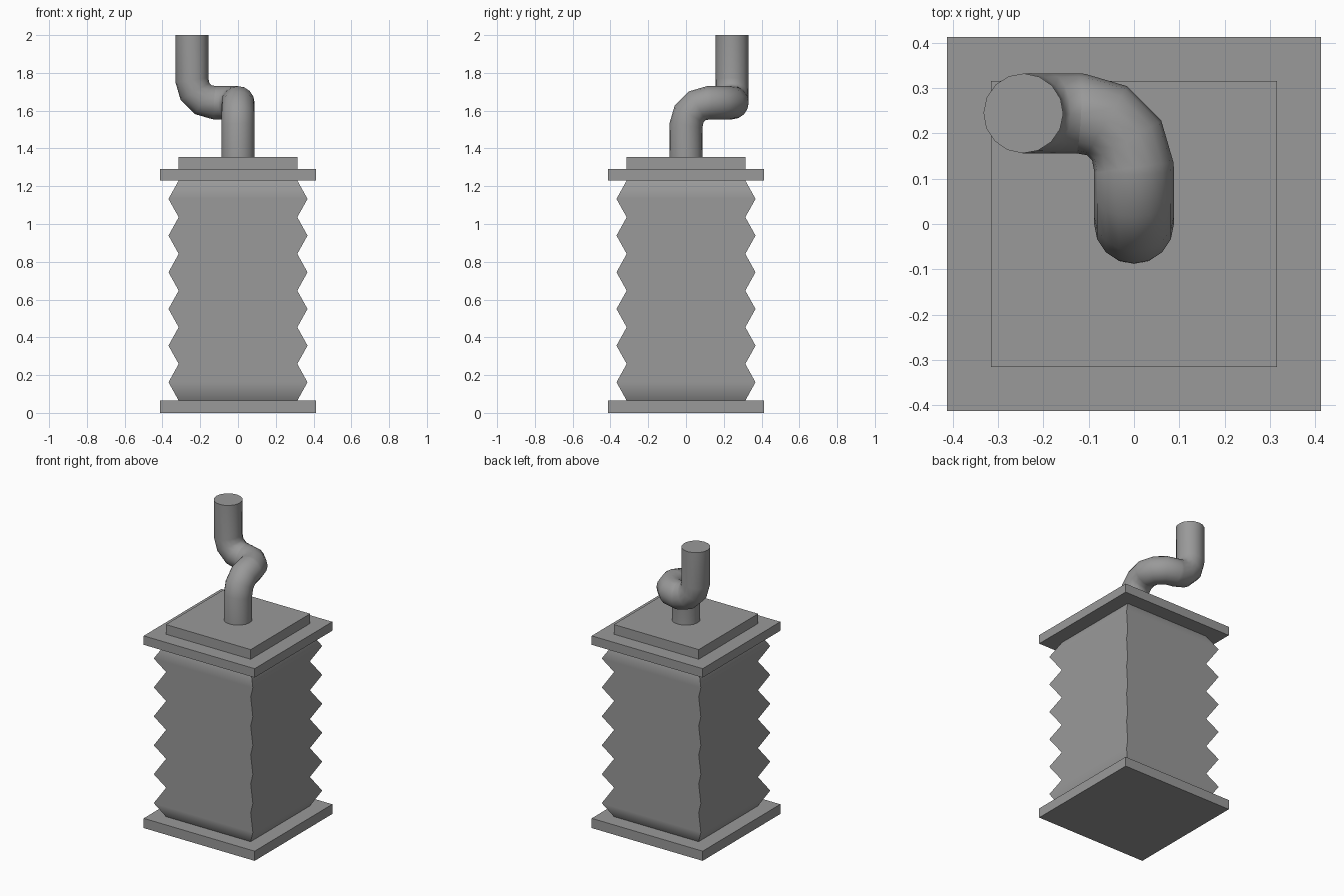
import bpy, bmesh, math
from mathutils import Vector

if "Cube" in bpy.data.objects:
    bpy.data.objects.remove(bpy.data.objects["Cube"])

# Dark grey shared by all parts
dark = bpy.data.materials.new("dark_grey")
dark.diffuse_color = (0.32, 0.32, 0.32, 1)
dark.use_nodes = True
dark.node_tree.nodes["Principled BSDF"].inputs["Base Color"].default_value = dark.diffuse_color


def plate(name, half, z0, z1):
    bpy.ops.mesh.primitive_cube_add(size=1, location=(0, 0, (z0 + z1) / 2))
    ob = bpy.context.object
    ob.name = name
    ob.scale = (2 * half, 2 * half, z1 - z0)
    bpy.ops.object.transform_apply(location=False, rotation=False, scale=True)
    ob.data.materials.append(dark)


def add_object(name, data):
    ob = bpy.data.objects.new(name, data)
    bpy.context.collection.objects.link(ob)
    data.materials.append(dark)
    bpy.ops.object.select_all(action='DESELECT')
    ob.select_set(True)
    bpy.context.view_layer.objects.active = ob


# Flat square plates
plate("base_plate", 0.412, 0.0, 0.065)
plate("top_plate", 0.412, 1.23, 1.29)
plate("pipe_mount", 0.315, 1.29, 1.355)

# Square bellows: a zigzag profile alternating valley and peak
bm = bmesh.new()
folds, z0, z1 = 6, 0.065, 1.23
previous = None
for i in range(2 * folds + 1):
    h = 0.368 if i % 2 else 0.314
    z = z0 + (z1 - z0) * i / (2 * folds)
    ring = [bm.verts.new((sx * h, sy * h, z))
            for sx, sy in ((-1, -1), (1, -1), (1, 1), (-1, 1))]
    if previous:
        for k in range(4):
            n = (k + 1) % 4
            bm.faces.new((previous[k], previous[n], ring[n], ring[k]))
    previous = ring
mesh = bpy.data.meshes.new("bellows")
bm.to_mesh(mesh)
bm.free()
add_object("bellows", mesh)
bpy.ops.object.shade_smooth_by_angle(angle=math.radians(66))

# Pipe centreline: up, back, left, then up again, with rounded corners
corners = [Vector(p) for p in ((0, 0, 1.35), (0, 0, 1.642), (0, 0.244, 1.642),
                               (-0.244, 0.244, 1.642), (-0.244, 0.244, 2.0))]
bend, steps = 0.12, 3
path = [corners[0]]
for a, b, c in zip(corners, corners[1:], corners[2:]):
    u, v = (b - a).normalized(), (c - b).normalized()
    centre = b - u * bend + v * bend
    for s in range(steps + 1):
        t = math.pi / 2 * s / steps
        path.append(centre + bend * (u * math.sin(t) - v * math.cos(t)))
path.append(corners[-1])

# Pipe swept along the centreline
curve = bpy.data.curves.new("bent_pipe", 'CURVE')
curve.dimensions = '3D'
curve.bevel_depth = 0.088
curve.bevel_resolution = 6
curve.use_fill_caps = True
spline = curve.splines.new('POLY')
spline.points.add(len(path) - 1)
for point, co in zip(spline.points, path):
    point.co = (*co, 1)
add_object("bent_pipe", curve)
bpy.ops.object.convert(target='MESH')
bpy.ops.object.shade_smooth_by_angle(angle=math.radians(50))
